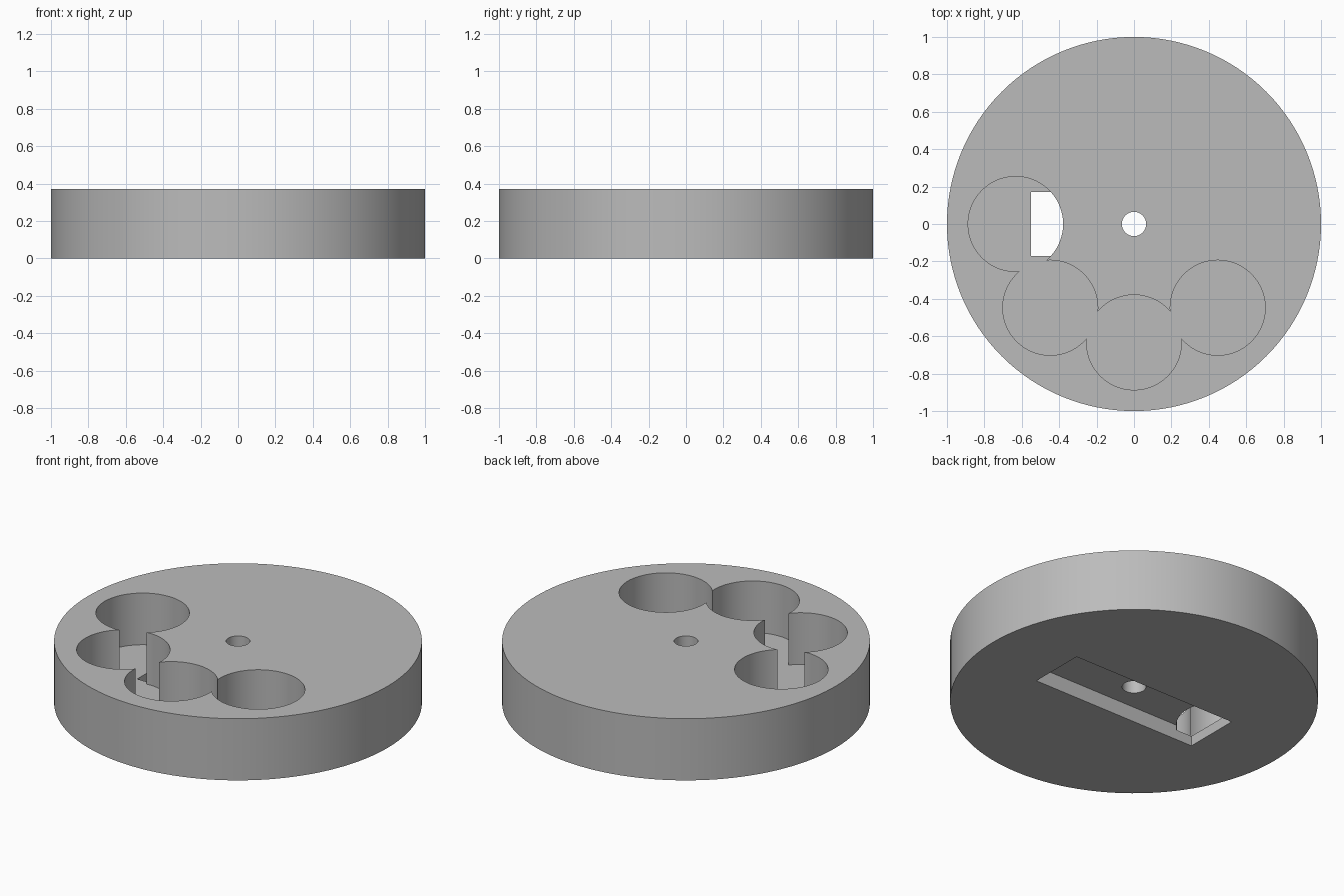
import bpy
from math import cos, sin, pi, radians

cube = bpy.data.objects.get("Cube")
if cube:
    bpy.data.objects.remove(cube, do_unlink=True)

HEIGHT = 0.37
POCKET_FLOOR = 0.06
SLOT_DEPTH = 0.09

grey = bpy.data.materials.new("plain grey")
grey.use_nodes = True
colour = (0.5, 0.5, 0.5, 1)
grey.diffuse_color = colour
grey.node_tree.nodes["Principled BSDF"].inputs["Base Color"].default_value = colour


def cylinder(name, radius, x, y, bottom, top, sides):
    bpy.ops.mesh.primitive_cylinder_add(
        vertices=sides, radius=radius, depth=top - bottom,
        location=(x, y, (bottom + top) / 2))
    part = bpy.context.object
    part.name = name
    return part


# Round body
disc = cylinder("disc_body", 1, 0, 0, 0, HEIGHT, 128)
disc.data.materials.append(grey)

# Row of overlapping round pockets, an eighth of a turn apart
cutters = []
for i in range(4):
    a = pi + i * pi / 4
    cutters.append(cylinder("pocket_cutter", 0.254, 0.633 * cos(a), 0.633 * sin(a),
                            POCKET_FLOOR, HEIGHT + 0.1, 96))

# Centre hole, right through
cutters.append(cylinder("centre_hole_cutter", 0.065, 0, 0, -0.1, HEIGHT + 0.1, 48))

# Slot in the underside, opening into the first pocket
bpy.ops.mesh.primitive_cube_add(size=1, location=(0, 0, 0))
slot = bpy.context.object
slot.name = "slot_cutter"
slot.scale = (1.1, 0.34, 2 * SLOT_DEPTH)
cutters.append(slot)

# Cut everything out of the body
bpy.context.view_layer.objects.active = disc
for cutter in cutters:
    cutter.hide_render = True
    mod = disc.modifiers.new("cut", "BOOLEAN")
    mod.operation = "DIFFERENCE"
    mod.solver = "EXACT"
    mod.object = cutter
    bpy.ops.object.modifier_apply(modifier=mod.name)
    bpy.data.objects.remove(cutter, do_unlink=True)

# Smooth round walls, sharp rims
bpy.ops.object.select_all(action="DESELECT")
disc.select_set(True)
bpy.ops.object.shade_smooth_by_angle(angle=radians(30))
